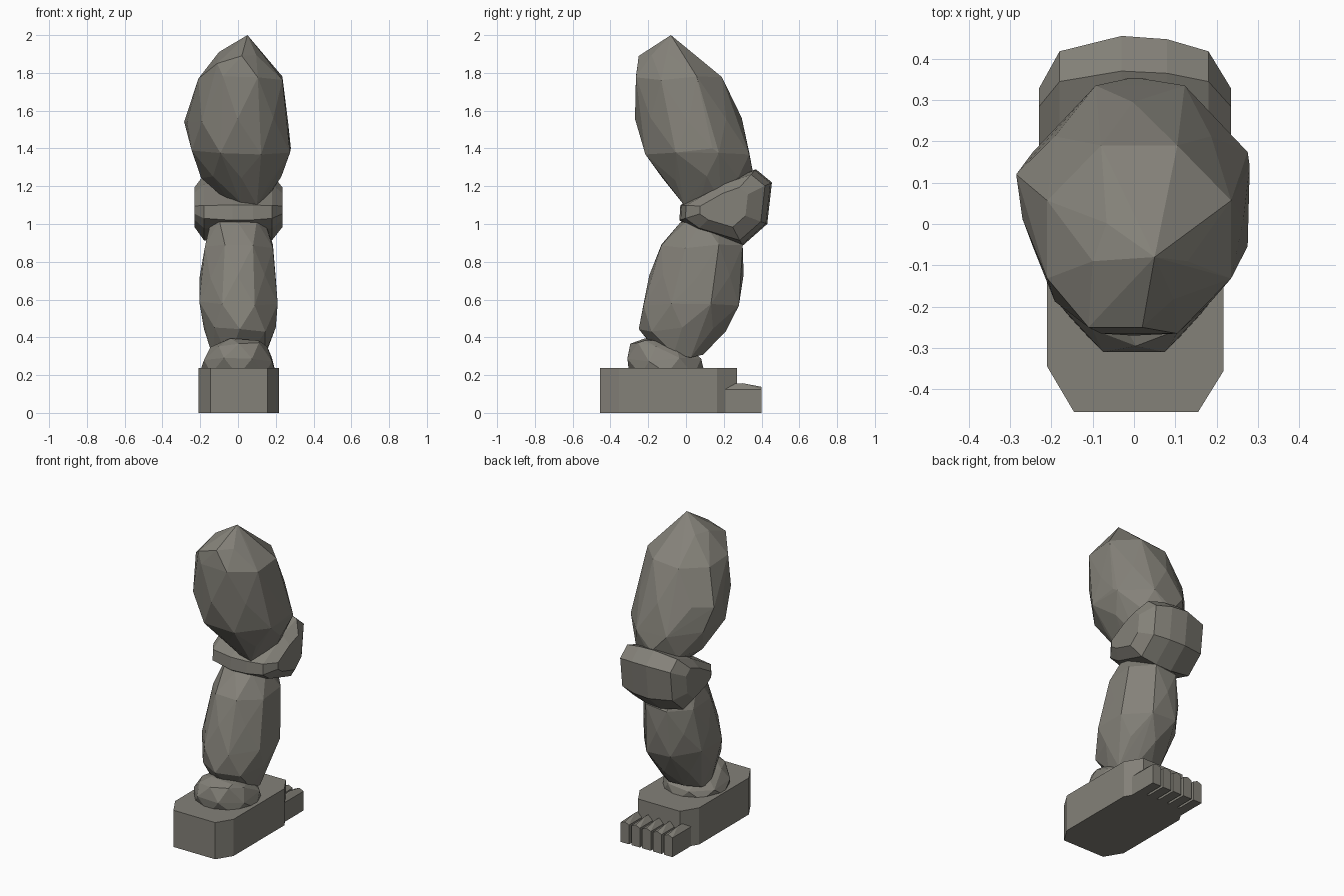
import bpy, bmesh, math

stone = bpy.data.materials.new("warm_grey_stone")
stone.diffuse_color = (0.23, 0.22, 0.19, 1)


def finish(name, bm):
    bmesh.ops.recalc_face_normals(bm, faces=bm.faces)
    me = bpy.data.meshes.new(name)
    bm.to_mesh(me)
    bm.free()
    me.materials.append(stone)
    ob = bpy.data.objects.new(name, me)
    bpy.context.collection.objects.link(ob)
    return ob


def hull(name, points):
    """Faceted boulder wrapped around a set of points."""
    bm = bmesh.new()
    for p in points:
        bm.verts.new(p)
    res = bmesh.ops.convex_hull(bm, input=bm.verts)
    junk = {g for g in res["geom_interior"] + res["geom_unused"]
            if isinstance(g, bmesh.types.BMVert)}
    bmesh.ops.delete(bm, geom=list(junk), context='VERTS')
    return finish(name, bm)


def rings(levels, n=8):
    """Staggered rings; each level is z, x min, x max, y min, y max."""
    pts = []
    for i, (z, x0, x1, y0, y1) in enumerate(levels):
        turn = math.pi / n * (i % 2)
        grow = 1 / math.cos(turn)
        for k in range(n):
            a = 2 * math.pi * k / n + turn
            # small height wobble keeps the facets irregular
            pts.append(((x0 + x1) / 2 + (x1 - x0) / 2 * grow * math.cos(a),
                        (y0 + y1) / 2 + (y1 - y0) / 2 * grow * math.sin(a),
                        z + 0.012 * math.sin(5 * k + 2 * i)))
    return pts


# Thigh boulder, leaning back towards the knee
hull("thigh", rings([
    (1.90, -0.10, 0.13, -0.22, 0.04),
    (1.77, -0.21, 0.235, -0.265, 0.19),
    (1.55, -0.27, 0.265, -0.27, 0.295),
    (1.38, -0.245, 0.275, -0.215, 0.335),
    (1.24, -0.195, 0.23, -0.125, 0.345),
    (1.12, -0.04, 0.14, 0.0, 0.26),
]) + [(0.05, -0.08, 2.0), (-0.11, -0.25, 1.85), (0.02, -0.25, 1.89),
      (-0.285, 0.12, 1.54), (0.28, 0.14, 1.40), (0.10, -0.01, 1.10),
      (0.0, 0.355, 1.27)])

# Knee boulder: side profile shrinking towards both sides
knee = [(-0.03, 1.10), (-0.035, 1.02), (0.05, 0.96), (0.30, 0.885),
        (0.43, 1.0), (0.455, 1.22), (0.37, 1.29), (0.20, 1.23)]
hull("knee", [(x, 0.19 + (y - 0.19) * s, 1.09 + (z - 1.09) * s)
              for x, s in ((-0.23, 0.52), (-0.18, 0.86), (-0.03, 1.0),
                           (0.08, 0.97), (0.18, 0.86), (0.235, 0.52))
              for y, z in knee])

# Shin boulder
hull("shin", rings([
    (1.02, -0.14, 0.14, -0.03, 0.20),
    (0.88, -0.175, 0.185, -0.13, 0.30),
    (0.72, -0.205, 0.20, -0.195, 0.305),
    (0.58, -0.205, 0.21, -0.225, 0.28),
    (0.44, -0.18, 0.20, -0.25, 0.21),
    (0.30, -0.13, 0.14, -0.13, 0.09),
]))

# Ankle boulder
hull("ankle", rings([
    (0.21, -0.20, 0.20, -0.30, 0.10),
    (0.28, -0.18, 0.18, -0.31, 0.08),
    (0.36, -0.145, 0.155, -0.295, -0.02),
    (0.385, -0.04, 0.11, -0.25, -0.14),
]))

# Foot slab with clipped corners
outline = [(-0.145, -0.455), (0.155, -0.455), (0.217, -0.355), (0.217, 0.165),
           (0.155, 0.27), (-0.145, 0.27), (-0.21, 0.165), (-0.21, -0.345)]
bm = bmesh.new()
base = bm.faces.new([bm.verts.new((x, y, 0)) for x, y in outline])
top = bmesh.ops.extrude_face_region(bm, geom=[base])["geom"]
for v in [g for g in top if isinstance(g, bmesh.types.BMVert)]:
    v.co.z = 0.238
finish("foot", bm)

# Five toes with peaked tops
for i in range(5):
    x, w = -0.152 + 0.078 * i, 0.031
    pts = [(x + s * w, y, z) for s in (-1, 1) for y in (0.16, 0.40)
           for z in (0, 0.125)]
    hull(f"toe_{i + 1}", pts + [(x, 0.30, 0.157), (x, 0.18, 0.15),
                                (x, 0.40, 0.138)])
